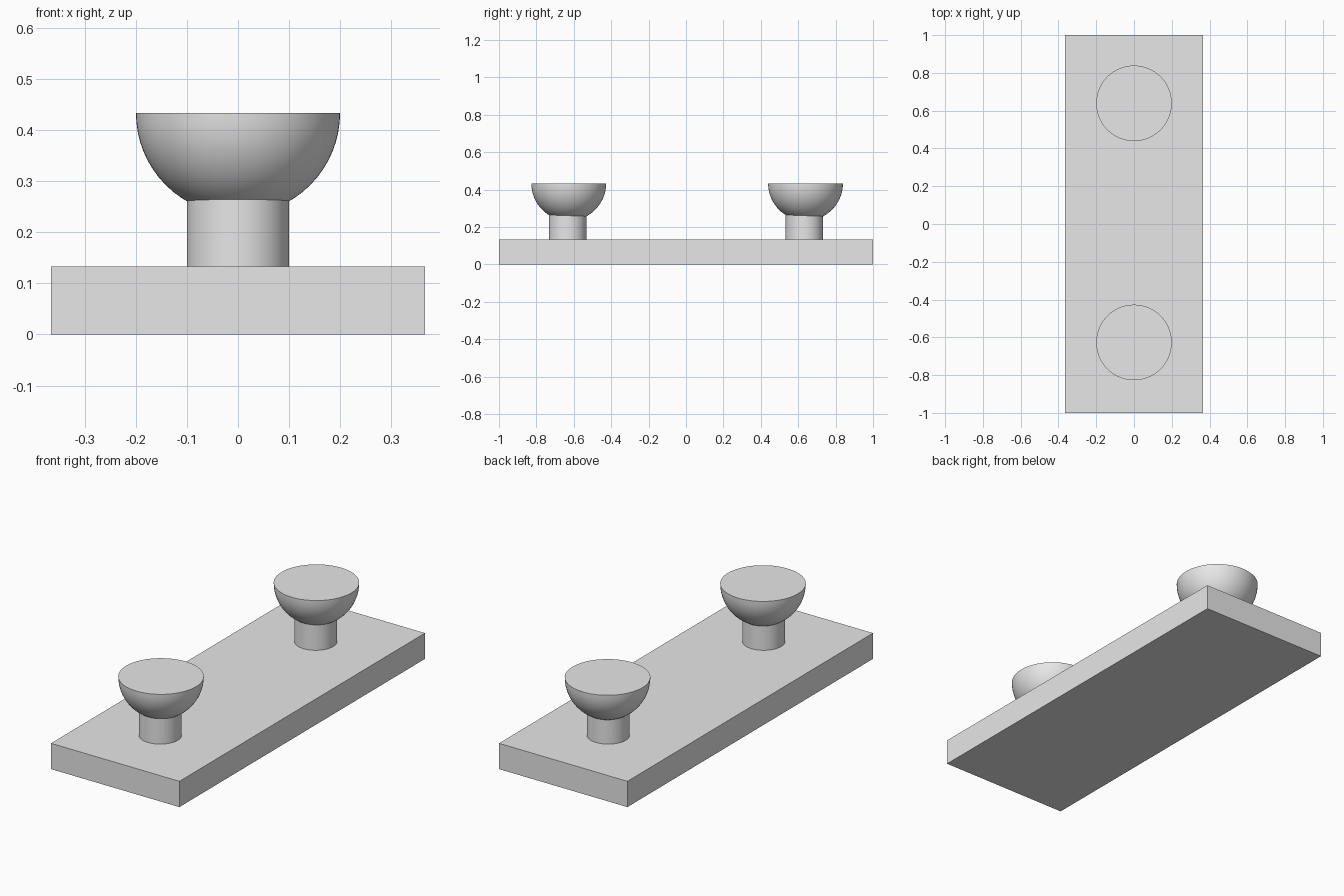
import bpy
import bmesh
import math

cube = bpy.data.objects.get("Cube")
if cube:
    bpy.data.objects.remove(cube, do_unlink=True)

grey = bpy.data.materials.new("light_grey")
grey.use_nodes = True
COLOR = (0.8, 0.8, 0.8, 1)
grey.diffuse_color = COLOR
grey.node_tree.nodes["Principled BSDF"].inputs["Base Color"].default_value = COLOR

BASE_TOP = 0.133
BOWL_TOP = 0.434
BOWL_RADIUS = 0.2
SEGMENTS = 64


def finish(obj, name, smooth=False):
    obj.name = obj.data.name = name
    obj.data.materials.append(grey)
    if smooth:
        bpy.ops.object.shade_smooth_by_angle(angle=math.radians(35))


# Flat rectangular base
bpy.ops.mesh.primitive_cube_add(size=1, location=(0, 0, BASE_TOP / 2))
base = bpy.context.object
base.scale = (0.732, 2, BASE_TOP)
bpy.ops.object.transform_apply(location=False, rotation=False, scale=True)
finish(base, "base")


def add_stem(name, y):
    """Short cylinder reaching slightly into the bowl."""
    top = 0.27
    bpy.ops.mesh.primitive_cylinder_add(
        vertices=SEGMENTS, radius=0.1, depth=top - BASE_TOP,
        location=(0, y, (top + BASE_TOP) / 2))
    finish(bpy.context.object, name, smooth=True)


def add_bowl(name, y):
    """Solid lower half of a sphere with a flat top."""
    bpy.ops.mesh.primitive_uv_sphere_add(
        segments=SEGMENTS, ring_count=32, radius=BOWL_RADIUS,
        location=(0, y, BOWL_TOP))
    obj = bpy.context.object
    bm = bmesh.new()
    bm.from_mesh(obj.data)
    upper = [v for v in bm.verts if v.co.z > 0.001]
    bmesh.ops.delete(bm, geom=upper, context='VERTS')
    rim = [e for e in bm.edges if e.is_boundary]
    bmesh.ops.contextual_create(bm, geom=rim)
    bmesh.ops.recalc_face_normals(bm, faces=bm.faces)
    bm.to_mesh(obj.data)
    bm.free()
    finish(obj, name, smooth=True)


# Front and back knobs, each bowl sitting slightly off its stem
for side, sign in (("front", -1), ("back", 1)):
    y = sign * 0.633
    add_stem(side + "_stem", y)
    add_bowl(side + "_bowl", y + 0.006)
